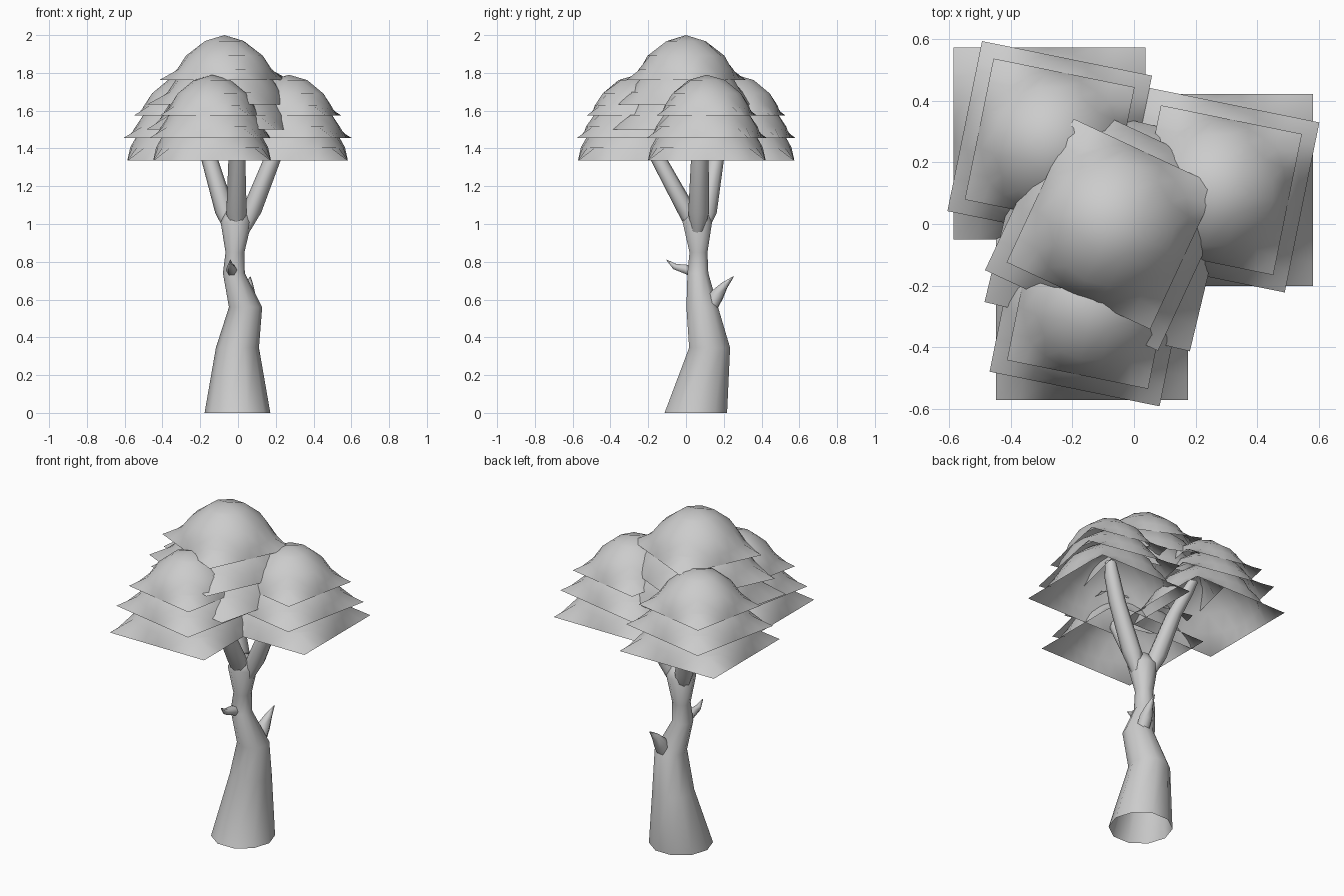
import bpy, bmesh, math
from mathutils import Vector, Matrix

if "Cube" in bpy.data.objects:
    bpy.data.objects.remove(bpy.data.objects["Cube"])


def finish(bm, name):
    bmesh.ops.recalc_face_normals(bm, faces=bm.faces)
    mesh = bpy.data.meshes.new(name)
    bm.to_mesh(mesh)
    bm.free()
    for p in mesh.polygons:
        p.use_smooth = True
    ob = bpy.data.objects.new(name, mesh)
    bpy.context.collection.objects.link(ob)
    return ob


def tube(name, path, sides=10, level=True):
    """Loft rings along (x, y, z, radius) points; level keeps the rings horizontal."""
    bm = bmesh.new()
    pts = [Vector(p[:3]) for p in path]
    rings = []
    for i, p in enumerate(path):
        tangent = pts[min(i + 1, len(pts) - 1)] - pts[max(i - 1, 0)]
        rot = Matrix.Identity(3) if level else tangent.to_track_quat('Z', 'Y').to_matrix()
        ring = []
        for k in range(sides):
            a = 2 * math.pi * k / sides
            ring.append(bm.verts.new(pts[i] + rot @ Vector((p[3] * math.cos(a), p[3] * math.sin(a), 0))))
        rings.append(ring)
    for a, b in zip(rings, rings[1:]):
        for k in range(sides):
            j = (k + 1) % sides
            bm.faces.new((a[k], a[j], b[j], b[k]))
    return finish(bm, name)


# Dome section at equal grid steps: (radius fraction, drop fraction, squareness)
PROFILE = [(0, 0, 0), (0.42, 0.13, 0), (0.79, 0.46, 0), (0.95, 0.76, 0.12), (1, 1, 1)]


def leaf_sheet(name, centre, half, z_base, z_top, angle):
    """Drooping square sheet that is round on top and square at the rim."""
    bm = bmesh.new()
    bmesh.ops.create_grid(bm, x_segments=8, y_segments=8, size=1)
    turn = Matrix.Rotation(math.radians(angle), 3, 'Z')
    for v in bm.verts:
        s = max(abs(v.co.x), abs(v.co.y))
        r, drop, square = PROFILE[round(s * 4)]
        flat = Vector((v.co.x, v.co.y, 0))
        if s > 1e-5:
            # equal angular spacing on the round part
            on_square = flat / s
            a, b = sorted((abs(flat.x), abs(flat.y)))
            ang = math.pi / 4 * a / b
            lo, hi = math.sin(ang), math.cos(ang)
            cx, cy = (hi, lo) if abs(flat.x) >= abs(flat.y) else (lo, hi)
            on_circle = Vector((math.copysign(cx, flat.x), math.copysign(cy, flat.y), 0))
            flat = (on_square * square + on_circle * (1 - square)) * r * half
        v.co = turn @ flat + Vector((centre[0], centre[1], z_top - drop * (z_top - z_base)))
    return finish(bm, name)


# Foliage clusters: three nested sheets each (half width, rim depth, top gap, turn)
TIERS = [(0.312, 0.455, 0.16, 0), (0.282, 0.335, 0.085, -11.5), (0.234, 0.215, 0, -11.5)]
CLUSTERS = {
    "foliage_right": (0.27, 0.11, 1.79, 1, 0),
    "foliage_back": (-0.274, 0.262, 1.79, 1, 0),
    "foliage_front": (-0.137, -0.26, 1.79, 1, 0),
    "foliage_top": (-0.072, 0.0, 2.0, 1.1, -13.5),
}
for name, (x, y, top, scale, turn) in CLUSTERS.items():
    for i, (half, depth, gap, angle) in enumerate(TIERS):
        leaf_sheet(f"{name}_{i + 1}", (x, y), half * scale, top - depth * scale,
                   top - gap * scale, turn + angle)

# Trunk, open at the bottom, closing inside the fork
tube("trunk", [(-0.003, 0.052, 0, 0.174), (-0.003, 0.125, 0.345, 0.114), (0.04, 0.086, 0.56, 0.088),
               (-0.022, 0.063, 0.74, 0.058), (-0.016, 0.066, 0.85, 0.05),
               (-0.01, 0.06, 1.01, 0.082), (-0.005, 0.055, 1.07, 0.055), (-0.005, 0.055, 1.08, 0.001)])

# Three main branches
tube("branch_right", [(0.02, 0.06, 0.94, 0.03), (0.068, 0.067, 1.06, 0.055),
                      (0.178, 0.073, 1.335, 0.047), (0.23, 0.09, 1.47, 0.042), (0.25, 0.1, 1.55, 0.03)], 8)
tube("branch_back", [(-0.03, 0.075, 0.94, 0.03), (-0.066, 0.108, 1.06, 0.055),
                     (-0.148, 0.155, 1.335, 0.045), (-0.2, 0.195, 1.47, 0.04), (-0.23, 0.22, 1.55, 0.03)], 8)
tube("branch_front", [(-0.01, 0.05, 0.94, 0.03), (-0.008, 0.01, 1.06, 0.054),
                      (-0.006, -0.14, 1.335, 0.045), (-0.04, -0.2, 1.47, 0.04), (-0.07, -0.23, 1.55, 0.03)], 8)

# Small broken twigs on the trunk
tube("twig_front", [(-0.03, 0.05, 0.74, 0.03), (-0.035, -0.005, 0.762, 0.027),
                    (-0.04, -0.06, 0.775, 0.018), (-0.04, -0.103, 0.81, 0.002)], 6, level=False)
tube("twig_back", [(0.05, 0.115, 0.53, 0.04), (0.053, 0.165, 0.625, 0.04),
                   (0.06, 0.203, 0.675, 0.022), (0.065, 0.252, 0.722, 0.002)], 6, level=False)
